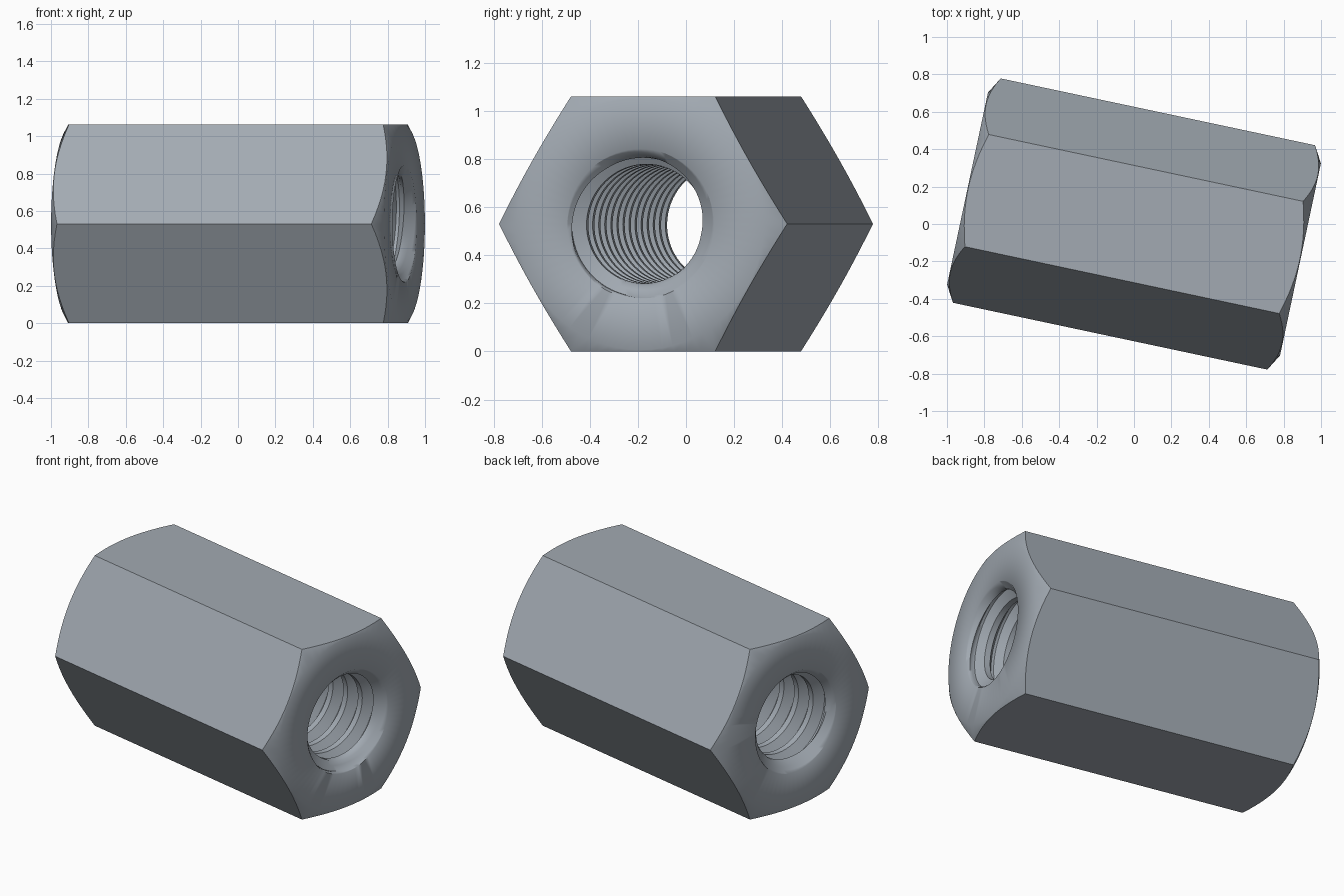
import bpy, bmesh, math
from mathutils import Matrix

cube = bpy.data.objects.get("Cube")
if cube:
    bpy.data.objects.remove(cube, do_unlink=True)

HALF = 0.91            # half length along the bore
APOTHEM = 0.531        # centre to hexagon flat
CHAMFER_R = 0.525      # where the end chamfer starts
RIM = 0.312            # countersink mouth radius
MINOR, DEPTH = 0.248, 0.055
PITCH = 0.1213
COLS = 72
# thread profile over one pitch: (fraction of pitch, fraction of depth)
THREAD = [(0, 0), (.15, 0), (.3, 0), (.44, .5), (.58, 1), (.72, 1), (.86, .5)]

steel = bpy.data.materials.new("steel")
steel.use_nodes = True
colour = (0.36, 0.40, 0.445, 1)
steel.diffuse_color = colour
steel.node_tree.nodes["Principled BSDF"].inputs["Base Color"].default_value = colour

bm = bmesh.new()


def point(axial, radius, col):
    a = math.tau * col / COLS
    return bm.verts.new((axial, radius * math.cos(a), radius * math.sin(a)))


def ring(axial, radius):
    return [point(axial(c), radius(c), c) for c in range(COLS)]


def bridge(a, b):
    for c in range(COLS):
        d = (c + 1) % COLS
        bm.faces.new((a[c], a[d], b[d], b[c]))


def hex_radius(c):
    return APOTHEM / math.cos(math.radians((c * 360 / COLS) % 60 - 30))


def hex_end(c):
    return HALF - (hex_radius(c) - CHAMFER_R) * math.tan(math.radians(30))


# Hexagonal sides, conical chamfers and flat end faces
edges = []
for s in (-1, 1):
    hexagon = ring(lambda c: s * hex_end(c), hex_radius)
    chamfer = ring(lambda c: s * HALF, lambda c: CHAMFER_R)
    rim = ring(lambda c: s * HALF, lambda c: RIM)
    bridge(hexagon, chamfer)
    bridge(chamfer, rim)
    edges.append(hexagon)
bridge(*edges)

# Helical thread, opened by a countersink at both ends
turns = math.ceil(HALF / PITCH) + 1
rows = len(THREAD)
grid = {}
for k in range(-turns * rows, turns * rows + 1):
    frac, deep = THREAD[k % rows]
    for c in range(COLS):
        axial = PITCH * (k // rows + frac + c / COLS)
        axial = max(-HALF, min(HALF, axial))
        sink = RIM - (HALF - abs(axial))
        grid[k, c] = point(axial, max(MINOR + DEPTH * deep, sink), c)


def cell(k, c):
    return grid.get((k + rows, 0) if c == COLS else (k, c))


for k, c in list(grid):
    quad = [cell(k, c), cell(k, c + 1), cell(k + 1, c + 1), cell(k + 1, c)]
    if all(quad) and not all(abs(v.co.x) > HALF - 1e-6 for v in quad):
        bm.faces.new(quad)

bmesh.ops.remove_doubles(bm, verts=bm.verts, dist=1e-5)
bmesh.ops.delete(bm, geom=[v for v in bm.verts if not v.link_faces], context='VERTS')
bmesh.ops.recalc_face_normals(bm, faces=bm.faces)

# Lay the nut on a flat, turned slightly
bmesh.ops.transform(bm, verts=bm.verts, matrix=Matrix.Translation((0, 0, APOTHEM))
                    @ Matrix.Rotation(math.radians(-12), 4, 'Z'))
mesh = bpy.data.meshes.new("coupling_nut")
bm.to_mesh(mesh)
bm.free()
mesh.materials.append(steel)
nut = bpy.data.objects.new("coupling_nut", mesh)
bpy.context.collection.objects.link(nut)
bpy.ops.object.select_all(action='DESELECT')
nut.select_set(True)
bpy.context.view_layer.objects.active = nut
bpy.ops.object.shade_smooth_by_angle(angle=math.radians(50))
